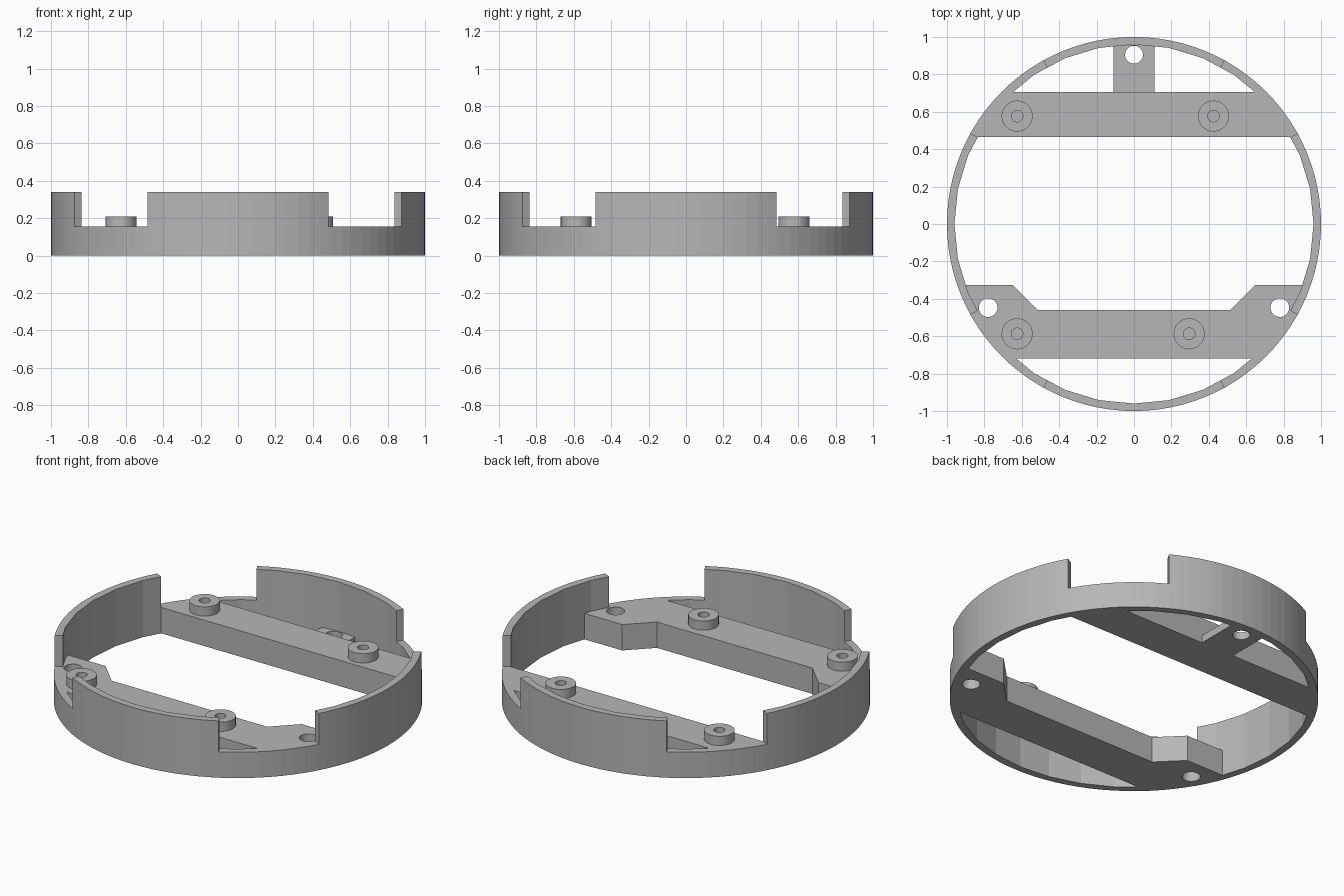
import bpy
import bmesh
from math import radians, degrees, pi, cos, sin, asin, sqrt

cube = bpy.data.objects.get("Cube")
if cube:
    bpy.data.objects.remove(cube)

grey = bpy.data.materials.new("plain grey")
grey.use_nodes = True
colour = (0.47, 0.47, 0.47, 1)
grey.diffuse_color = colour
grey.node_tree.nodes["Principled BSDF"].inputs["Base Color"].default_value = colour

FLOOR, TOP = 0.155, 0.34
INNER, SIDES = 0.96, 32


def add_object(name, mesh):
    mesh.materials.clear()
    mesh.materials.append(grey)
    obj = bpy.data.objects.new(name, mesh)
    bpy.context.collection.objects.link(obj)
    return obj


def circle(x, y, r, n=32):
    return [(x + r * cos(2 * pi * i / n), y + r * sin(2 * pi * i / n)) for i in range(n)]


def plate(name, outlines, z0, z1):
    """Flat solid from an outer outline plus hole outlines."""
    curve = bpy.data.curves.new(name, "CURVE")
    curve.dimensions = "2D"
    curve.fill_mode = "BOTH"
    curve.extrude = (z1 - z0) / 2
    for pts in outlines:
        spline = curve.splines.new("POLY")
        spline.points.add(len(pts) - 1)
        for p, (x, y) in zip(spline.points, pts):
            p.co = (x, y, 0, 1)
        spline.use_cyclic_u = True
    temp = bpy.data.objects.new(name + " outline", curve)
    mesh = bpy.data.meshes.new_from_object(temp)
    bpy.data.objects.remove(temp)
    bm = bmesh.new()
    bm.from_mesh(mesh)
    bmesh.ops.remove_doubles(bm, verts=bm.verts, dist=1e-5)
    bmesh.ops.translate(bm, verts=bm.verts, vec=(0, 0, (z0 + z1) / 2))
    bmesh.ops.recalc_face_normals(bm, faces=bm.faces)
    for f in bm.faces:
        f.smooth = False
    bm.to_mesh(mesh)
    bm.free()
    return add_object(name, mesh)


def arc_end(y0, y1, side, r=0.968, n=8):
    """Points along the ring from y0 to y1 on the given side."""
    ys = [y0 + (y1 - y0) * i / n for i in range(n + 1)]
    return [(side * sqrt(r * r - y * y), y) for y in ys]


# Ring with four tall walls separated by four notches
def inner_radius(a):
    step = 2 * pi / SIDES
    return INNER * cos(step / 2) / cos(a % step - step / 2)


def is_wall(a):
    off = (degrees(a) + 45) % 90 - 45
    return abs(off) < 29


angles = {round(i * 3.75, 4) for i in range(96)}
for quarter in range(4):
    angles |= {quarter * 90 + 29.0, quarter * 90 + 61.0}
angles = [radians(a) for a in sorted(angles)]

bm = bmesh.new()
columns = []
for a in angles:
    col = {}
    for z in (0, FLOOR, TOP):
        for key, r in (("in", inner_radius(a)), ("out", 1.0)):
            col[key, z] = bm.verts.new((r * cos(a), r * sin(a), z))
    columns.append(col)

count = len(angles)
walls = [is_wall((angles[i] + (angles[(i + 1) % count] or 2 * pi)) / 2) for i in range(count)]
for i in range(count):
    a, b = columns[i], columns[(i + 1) % count]
    levels = [(0, FLOOR)] + ([(FLOOR, TOP)] if walls[i] else [])
    for lo, hi in levels:
        for k in ("in", "out"):
            bm.faces.new((a[k, lo], b[k, lo], b[k, hi], a[k, hi]))
    for z in (0, TOP if walls[i] else FLOOR):
        bm.faces.new((a["in", z], a["out", z], b["out", z], b["in", z]))
    if walls[i] != walls[i - 1]:
        bm.faces.new((a["in", FLOOR], a["out", FLOOR], a["out", TOP], a["in", TOP]))
bmesh.ops.delete(bm, geom=[v for v in bm.verts if not v.link_faces], context="VERTS")
bmesh.ops.recalc_face_normals(bm, faces=bm.faces)
ring_mesh = bpy.data.meshes.new("ring")
bm.to_mesh(ring_mesh)
bm.free()
add_object("ring", ring_mesh)

# Back crossbar
plate("back_crossbar",
      [arc_end(0.465, 0.705, 1) + arc_end(0.705, 0.465, -1)], 0, FLOOR)

# Front crossbar with widened, drilled ends
front = (arc_end(-0.718, -0.325, 1)
         + [(0.65, -0.325), (0.515, -0.46), (-0.515, -0.46), (-0.65, -0.325)]
         + arc_end(-0.325, -0.718, -1))
plate("front_crossbar",
      [front, circle(0.78, -0.447, 0.05), circle(-0.78, -0.447, 0.05)], 0, FLOOR)

# Thin drilled tab behind the back crossbar
plate("back_tab",
      [[(-0.11, 0.70), (0.11, 0.70), (0.11, 0.956), (-0.11, 0.956)],
       circle(0, 0.905, 0.048)], 0, 0.045)

# Hollow mounting bosses
bosses = {"back_right_boss": (-0.625, 0.577), "back_left_boss": (0.425, 0.577),
          "front_right_boss": (-0.625, -0.587), "front_left_boss": (0.295, -0.587)}
for name, (x, y) in bosses.items():
    plate(name, [circle(x, y, 0.083), circle(x, y, 0.031)], FLOOR, 0.21)
